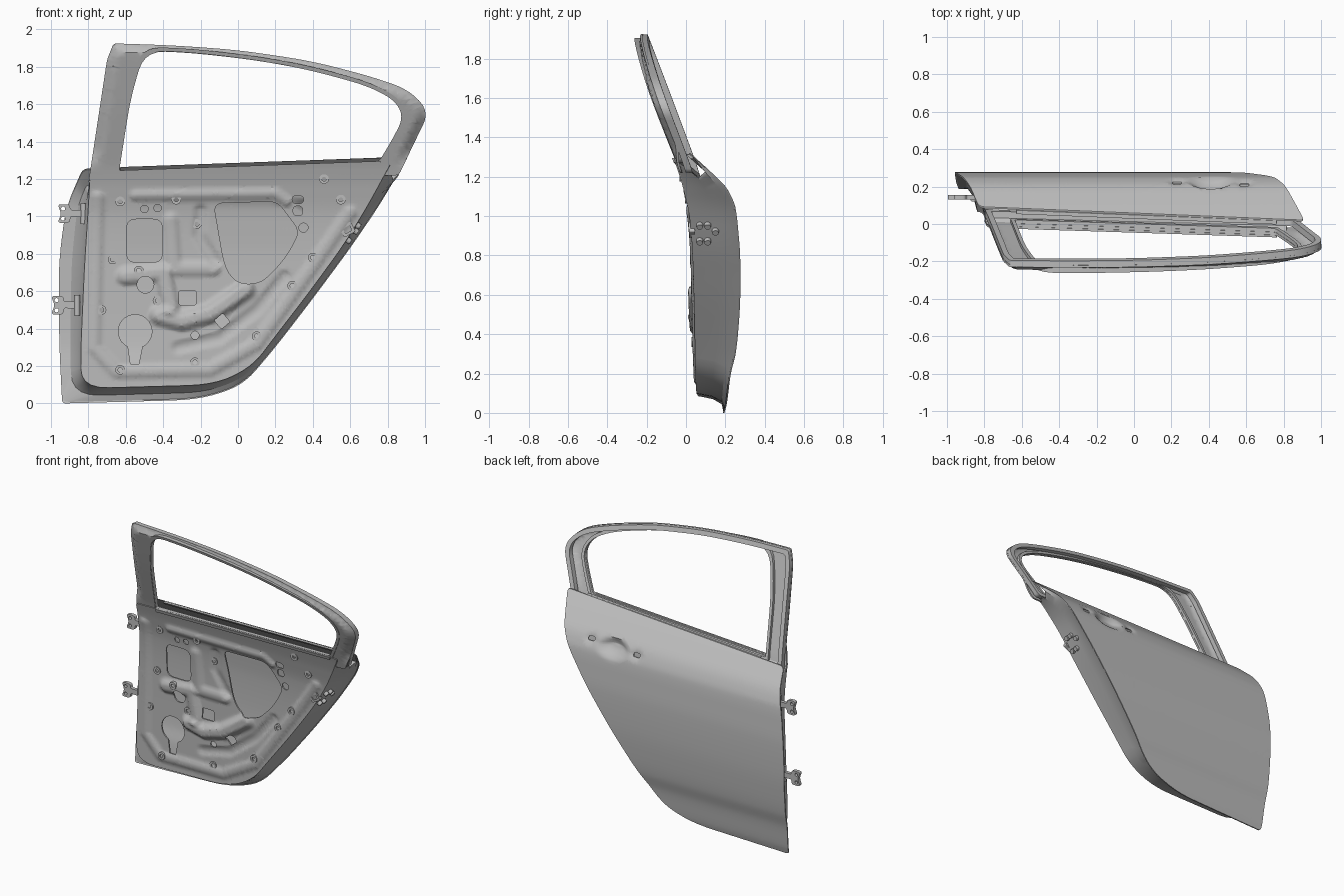
import bpy, bmesh, math
from mathutils import Vector

if "Cube" in bpy.data.objects:
    bpy.data.objects.remove(bpy.data.objects["Cube"])

grey = bpy.data.materials.new("bare_metal_grey")
grey.use_nodes = True
COL = (0.5, 0.5, 0.5, 1)
grey.diffuse_color = COL
grey.node_tree.nodes["Principled BSDF"].inputs["Base Color"].default_value = COL


def interp(table, v):
    """Smooth (cubic) lookup in a table of (position, value) pairs."""
    v = max(table[0][0], min(table[-1][0], v))
    n = len(table) - 1
    i = next(j for j in range(n) if v <= table[j + 1][0])
    (a, p), (b, q) = table[i], table[i + 1]
    lo, hi = table[max(i - 1, 0)], table[min(i + 2, n)]
    h = b - a
    m0, m1 = (q - lo[1]) / (b - lo[0]) * h, (hi[1] - p) / (hi[0] - a) * h
    t = (v - a) / h
    return (p * (2 * t ** 3 - 3 * t * t + 1) + m0 * (t ** 3 - 2 * t * t + t)
            + q * (3 * t * t - 2 * t ** 3) + m1 * (t ** 3 - t * t))


def smooth(t):
    t = max(0, min(1, t))
    return t * t * (3 - 2 * t)


def distance(p, path):
    best = 9
    for a, b in zip(path, path[1:]):
        a, d = Vector(a), Vector(b) - Vector(a)
        if d.length_squared > 1e-9:
            t = max(0, min(1, (p - a).dot(d) / d.length_squared))
            best = min(best, (p - a - d * t).length)
    return best


def finish(bm, name, angle=35):
    bmesh.ops.remove_doubles(bm, verts=bm.verts, dist=1e-4)
    bmesh.ops.recalc_face_normals(bm, faces=bm.faces)
    me = bpy.data.meshes.new(name)
    bm.to_mesh(me)
    bm.free()
    me.materials.append(grey)
    ob = bpy.data.objects.new(name, me)
    bpy.context.collection.objects.link(ob)
    bpy.ops.object.select_all(action='DESELECT')
    ob.select_set(True)
    bpy.context.view_layer.objects.active = ob
    bpy.ops.object.shade_smooth_by_angle(angle=math.radians(angle))


def rounded(corners, n=6, k=4):
    """Polygon of (x, z, radius) corners -> closed outline with eased corners."""
    arcs = []
    for i, (x, z, r) in enumerate(corners):
        p = Vector((x, z))
        ends = []
        for q in (corners[i - 1], corners[(i + 1) % len(corners)]):
            d = Vector(q[:2]) - p
            ends.append(p + d.normalized() * min(r, d.length * 0.48))
        arcs.append([ends[0] * (1 - t) ** 2 + p * 2 * t * (1 - t) + ends[1] * t * t
                     for t in (j / (n - 1) for j in range(n))])
    out = []
    for i, arc in enumerate(arcs):
        nxt = arcs[(i + 1) % len(arcs)][0]
        out += arc + [arc[-1].lerp(nxt, j / (k + 1)) for j in range(1, k + 1)]
    return out


def inset(corners, d):
    """Move every side of a counter-clockwise corner list inward by d."""
    out = []
    for i, (x, z, r) in enumerate(corners):
        p = Vector((x, z))
        u = (p - Vector(corners[i - 1][:2])).normalized()
        w = (Vector(corners[(i + 1) % len(corners)][:2]) - p).normalized()
        n1, n2 = Vector((-u.y, u.x)), Vector((-w.y, w.x))
        p += (n1 + n2) * d / (1 + n1.dot(n2))
        out.append((p.x, p.y, r))
    return out


def circle(x, z, r, n=20, start=0, end=360):
    a = [math.radians(start + (end - start) * i / n) for i in range(n + (end - start < 360))]
    return [Vector((x + r * math.cos(t), z + r * math.sin(t))) for t in a]


def box(x, z, w, h, r=0.02, turn=0):
    c, s = math.cos(turn), math.sin(turn)
    return rounded([(x + c * a * w - s * b * h, z + s * a * w + c * b * h, r)
                    for a, b in ((-1, -1), (1, -1), (1, 1), (-1, 1))], k=0)


def plate(name, outline, holes, yfun, thick, step=0.0):
    """Flat sheet with holes, cut to a grid, bent by yfun(x, z), thickened along +y."""
    bm = bmesh.new()
    for loop in [outline] + holes:
        clean = [p for i, p in enumerate(loop) if (p - loop[i - 1]).length > 1e-4]
        vs = [bm.verts.new((p.x, 0, p.y)) for p in clean]
        for i, v in enumerate(vs):
            bm.edges.new((vs[i - 1], v))
    bmesh.ops.triangle_fill(bm, use_beauty=True, edges=bm.edges[:], normal=(0, -1, 0))
    if step:
        for axis in (0, 2):
            co = [v.co[axis] for v in bm.verts]
            no = Vector((0, 0, 0))
            no[axis] = 1
            for i in range(int(min(co) / step), int(max(co) / step) + 1):
                bmesh.ops.bisect_plane(bm, geom=bm.verts[:] + bm.edges[:] + bm.faces[:],
                                       plane_co=no * (i * step + 0.0013), plane_no=no, dist=1e-5)
    for v in bm.verts:
        v.co.y = yfun(v.co.x, v.co.z)
    geo = bmesh.ops.extrude_face_region(bm, geom=bm.faces[:], use_keep_orig=True)["geom"]
    for v in geo:
        if isinstance(v, bmesh.types.BMVert):
            v.co.y += thick
    finish(bm, name)


# Section curves of the door: y by height
SKIN = [(0, .195), (.05, .208), (.2, .228), (.3, .252), (.45, .268), (.6, .276), (.8, .275), (.93, .265),
        (1.02, .255), (1.07, .243), (1.15, .2), (1.23, .12), (1.33, .01)]
INNER = [(0, .05), (.75, .045), (1, .03), (1.15, -.002), (1.25, -.032), (1.3, -.05), (1.6, -.165), (1.92, -.28)]


def skin_y(x, z):
    y = interp(SKIN, z)
    for cx, cz, w, h, depth in ((.41, 1.1, .14, .07, .045), (.59, 1.12, .06, .04, .012), (.23, 1.1, .06, .04, .012)):
        y -= depth * smooth(1.3 - 1.3 * math.hypot((x - cx) / w, (z - cz) / h))
    return y


def inner_y(x, z):
    return interp(INNER, z) - .02 * x


# Pressed ribs of the inner panel: path, half width, height
RIBS = [([(-.75, 1.1), (-.77, .3), (-.65, .17), (-.15, .18), (.1, .32), (.36, .68), (.6, 1.02)], .045, .013),
        ([(-.42, .47), (-.3, .44), (-.15, .48), (-.03, .56), (.04, .61)], .065, .035),
        ([(-.32, .3), (-.1, .35), (.1, .5), (.25, .68)], .04, -.012),
        ([(-.55, 1.11), (.2, 1.12), (.26, 1.08)], .035, .013),
        ([(-.36, .98), (-.34, .72), (-.13, .72)], .05, .015),
        ([(-.6, .68), (-.4, .7), (-.36, .52)], .06, .025),
        ([(-.2, 1.03), (-.21, .9), (-.12, .76)], .04, -.012)]


def panel_y(x, z):
    p = Vector((x, z))
    return inner_y(x, z) - sum(h * smooth(1.4 - 1.4 * distance(p, path) / w) for path, w, h in RIBS)


# Outer skin with handle bowl and handle mounting slots
outer_c = [(-.94, 0, .02), (-.2, .02, .15), (.03, .1, .1), (.2, .3, .1), (.4, .56, .1), (.6, .83, .1),
           (.75, 1.05, .1), (.91, 1.32, .02), (-.83, 1.255, .03), (-.92, 1.05, .1), (-.96, .75, .15), (-.955, .3, .1)]
inner_c = [(-.84, .08, .15), (-.12, .1, .15), (.08, .2, .1), (.2, .36, .1), (.37, .58, .1), (.56, .84, .1),
           (.69, 1.05, .1), (.82, 1.29, .02), (-.79, 1.24, .02), (-.8, 1.05, .1), (-.82, .75, .1), (-.84, .3, .1)]
outer, inner = rounded(outer_c), rounded(inner_c)
slots = [box(.59, 1.12, .025, .013, .012), box(.23, 1.1, .025, .013, .012)]
plate("outer_skin", outer, slots, lambda x, z: skin_y(x, z) - .008, .008, .02)


# Folded side wall joining skin and inner panel, with a trough for the glass
def between(t, drop):
    return rounded([(a[0] + (b[0] - a[0]) * t, a[1] + (b[1] - a[1]) * t - (drop if i in (7, 8) else 0), a[2])
                    for i, (a, b) in enumerate(zip(inner_c, outer_c))])


bm = bmesh.new()
rings = []
for loop, t, lift in ((inner, 0, .005), (between(.18, .1), .5, 0), (between(.5, .08), .82, 0),
                      (rounded(inset(outer_c, .004)), 1, -.006)):
    rings.append([bm.verts.new((p.x, (1 - t) * inner_y(p.x, p.y) + t * interp(SKIN, p.y) + lift, p.y)) for p in loop])
for a, b in zip(rings, rings[1:]):
    for i in range(len(a)):
        bm.faces.new((a[i - 1], a[i], b[i], b[i - 1]))
finish(bm, "side_wall", 25)

# Inner panel with service openings
speaker = circle(-.55, .385, .09, 24, -65, 245) + [Vector((-.575, .21)), Vector((-.53, .21))]
access = rounded([(-.13, 1.07, .05), (-.07, .72, .1), (0, .64, .05), (.12, .64, .06), (.25, .77, .08),
                  (.33, .92, .05), (.21, 1.08, .05)], k=0)
holes = [box(-.5, .87, .095, .115, .05), access, speaker, circle(-.495, .635, .045),
         box(-.27, .565, .045, .038, .01), box(-.085, .44, .03, .03, .008, .7), box(.32, 1.09, .03, .02, .02),
         box(.32, 1.03, .025, .025, .02), circle(.35, .94, .025, 12), circle(-.5, 1.04, .02, 12),
         circle(-.43, 1.045, .02, 12), circle(-.23, .365, .022, 12)]
plate("inner_panel", inner, holes, panel_y, .01, .016)

# Bolt bosses on the inner panel
for i, (x, z) in enumerate([(-.63, 1.08), (-.67, .77), (-.63, .18), (-.23, .22), (-.73, .5), (.4, .78), (.29, .63),
                            (.55, 1.09), (.46, 1.2), (-.33, 1.09), (-.53, .71), (-.43, .55), (.1, .36), (-.22, .96)]):
    y = panel_y(x, z)
    plate(f"bolt_boss_{i + 1}", circle(x, z, .026, 14), [circle(x, z, .012, 10)], lambda a, b: y - .008, .02)

# Window frame: web rolled back at its outer edge, deep outer rim, shallow lip around the glass opening
frame_c = [(-.8, 1.18, .01), (.86, 1.22, .02), (.95, 1.41, .1), (1.025, 1.56, .08), (.91, 1.68, .1),
           (.72, 1.745, .1), (.4, 1.83, .15), (0, 1.89, .15), (-.35, 1.915, .15), (-.665, 1.925, .015),
           (-.7, 1.84, .03)]
window_c = [(-.635, 1.245, .01), (.755, 1.295, .02), (.83, 1.42, .08), (.885, 1.53, .07), (.84, 1.62, .07),
            (.7, 1.695, .1), (.4, 1.78, .15), (.1, 1.835, .15), (-.25, 1.875, .15), (-.5, 1.885, .11),
            (-.575, 1.63, .12)]
frame, window = rounded(frame_c), rounded(window_c)
bulge = [(1.2, .02), (1.6, .035), (1.92, .02)]


def frame_y(x, z):
    roll = smooth(1 - distance(Vector((x, z)), frame + frame[:1]) / .05) * smooth((z - 1.25) * 8)
    return inner_y(x, z) + .008 + .03 * roll


plate("window_frame", frame, [window], frame_y, .012, .025)
plate("frame_outer_rim", rounded(inset(frame_c, .002)), [rounded(inset(frame_c, .032))],
      lambda x, z: inner_y(x, z) + .03 + interp(bulge, z) * .4, .035, .05)
plate("frame_window_lip", rounded(inset(window_c, -.022)), [rounded(inset(window_c, -.002))],
      lambda x, z: inner_y(x, z) + .004, .035, .05)

# Belt strips either side of the glass slot
strip = rounded([(-.63, 1.222, .005), (.76, 1.272, .005), (.765, 1.296, .005), (-.63, 1.246, .005)])
plate("inner_belt_strip", strip, [], lambda x, z: inner_y(x, z) - .008, .012, .1)
strip = [p + Vector((0, .018)) for p in strip]
plate("outer_belt_strip", strip, [], lambda x, z: interp(SKIN, z) - .03, .02, .1)

# Hinges: two-eared bracket, arm and pin
for name, hx, hz in (("upper", -.93, 1.015), ("lower", -.965, .525)):
    ears = rounded([(hx - .035, hz - .05, .02), (hx + .03, hz - .05, .02), (hx + .035, hz - .015, .01),
                    (hx + .13, hz - .02, .005), (hx + .13, hz + .02, .005), (hx + .035, hz + .02, .01),
                    (hx + .03, hz + .05, .02), (hx - .035, hz + .05, .02), (hx - .015, hz, .02)], k=0)
    plate(name + "_hinge", ears, [circle(hx - .005, hz + .027, .011, 12), circle(hx - .005, hz - .027, .011, 12)],
          lambda x, z: .13, .025)
    bm = bmesh.new()
    bmesh.ops.create_cone(bm, cap_ends=True, segments=16, radius1=.016, radius2=.016, depth=.11)
    bmesh.ops.translate(bm, verts=bm.verts, vec=(hx + .105, .135, hz))
    finish(bm, name + "_hinge_pin")

# Latch bracket and latch lugs on the rear edge
plate("latch_bracket", box(.585, .93, .035, .03, .01, .5), [box(.585, .93, .02, .015, .006, .5)],
      lambda x, z: inner_y(x, z) - .01, .03)
for i, (y, z) in enumerate([(.07, .95), (.07, .87), (.11, .95), (.11, .87), (.15, .92)]):
    x = .57 + (z - .84) * .62 + (y - .04) * .1
    bm = bmesh.new()
    bmesh.ops.create_cone(bm, cap_ends=True, segments=14, radius1=.018, radius2=.016, depth=.024)
    for v in bm.verts:
        v.co = Vector((.8 * v.co.z + .57 * v.co.x + x, v.co.y + y, -.57 * v.co.z + .8 * v.co.x + z))
    finish(bm, f"latch_lug_{i + 1}")
